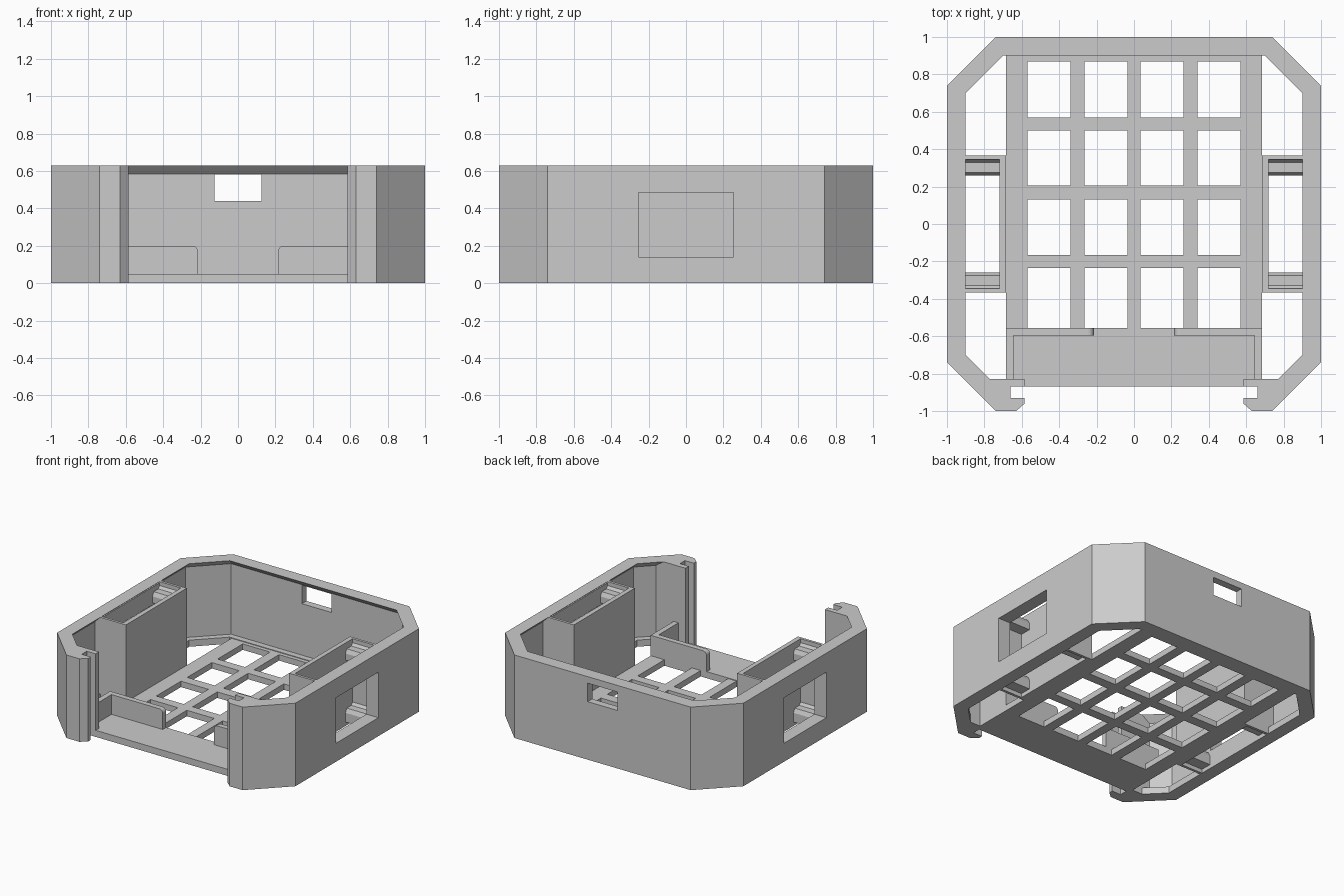
import bpy, bmesh, math

if "Cube" in bpy.data.objects:
    bpy.data.objects.remove(bpy.data.objects["Cube"], do_unlink=True)

H = 0.63        # overall height
FLOOR = 0.05    # floor thickness

grey = bpy.data.materials.new("light_grey")
grey.use_nodes = True
grey.diffuse_color = (0.6, 0.6, 0.6, 1)
grey.node_tree.nodes["Principled BSDF"].inputs["Base Color"].default_value = (0.6, 0.6, 0.6, 1)


def finish(name, bm):
    bmesh.ops.recalc_face_normals(bm, faces=bm.faces)
    mesh = bpy.data.meshes.new(name)
    bm.to_mesh(mesh)
    bm.free()
    mesh.materials.append(grey)
    obj = bpy.data.objects.new(name, mesh)
    bpy.context.collection.objects.link(obj)
    return obj


def loft(bm, rings):
    """Closed solid through rings of 3D points, capped at both ends."""
    loops = [[bm.verts.new(p) for p in ring] for ring in rings]
    n = len(loops[0])
    for a, b in zip(loops, loops[1:]):
        for i in range(n):
            j = (i + 1) % n
            bm.faces.new((a[i], a[j], b[j], b[i]))
    bm.faces.new(loops[0])
    bm.faces.new(loops[-1])


def add_box(bm, x, y, z):
    outline = [(x[0], y[0]), (x[1], y[0]), (x[1], y[1]), (x[0], y[1])]
    loft(bm, [[(px, py, pz) for px, py in outline] for pz in z])


def boxes(name, specs):
    bm = bmesh.new()
    for spec in specs:
        add_box(bm, *spec)
    return finish(name, bm)


def span(side, a, b):
    """X range mirrored to the given side."""
    return tuple(sorted((side * a, side * b)))


def cut(obj, cutter):
    mod = obj.modifiers.new("opening", "BOOLEAN")
    mod.operation = "DIFFERENCE"
    mod.solver = "EXACT"
    mod.object = cutter
    bpy.context.view_layer.objects.active = obj
    bpy.ops.object.modifier_apply(modifier=mod.name)


# Outer wall: C-shaped plan with hooked front ends and an overhanging rim
def wall_ring(z, inner, corner):
    half = [(.74, 1), (1, .74), (1, -.74), (.74, -1), (.63, -1),
            (.585, -.96), (.585, -.93), (.66, -.93), (.66, -.87),
            (.585, -.87), (.585, -.83), (inner + corner - .83, -.83),
            (inner, -corner), (inner, corner), (corner, inner)]
    plan = half + [(-x, y) for x, y in reversed(half)]
    return [(x, y, z) for x, y in plan]


WIDE, NARROW = (.945, .72), (.9, .7)
bm = bmesh.new()
loft(bm, [wall_ring(0, *NARROW), wall_ring(FLOOR, *NARROW), wall_ring(FLOOR, *WIDE),
          wall_ring(.585, *WIDE), wall_ring(H, *NARROW)])
wall = finish("outer_wall", bm)

# Floor: front plate and open grid
boxes("front_floor", [((-.685, .685), (-.83, -.555), (0, FLOOR)),
                      ((-.66, .66), (-.87, -.83), (0, FLOOR))])
bars_x = [(-.685, -.57), (-.34, -.265), (-.035, .035), (.265, .34), (.57, .685)]
bars_y = [(-.235, -.165), (.13, .205), (.5, .57), (.87, .91)]
grid = [((-.685, .685), y, (0, .045)) for y in bars_y]
edges = [-.555] + [v for y in bars_y for v in y]
for i in range(len(bars_y)):
    grid += [(x, (edges[2 * i], edges[2 * i + 1]), (0, .045)) for x in bars_x]
boxes("floor_grid", grid)

cutters = []
for side, label in ((1, "left"), (-1, "right")):
    # Side pocket: inner wall and two end walls
    boxes(label + "_pocket", [
        (span(side, .685, .72), (-.365, .365), (0, H)),
        (span(side, .72, .95), (.345, .365), (0, H)),
        (span(side, .72, .95), (-.365, -.345), (0, H))])
    panel = boxes(label + "_pocket_panel",
                  [(span(side, .9, .96), (-.345, .345), (0, .62))])

    # Retaining ledges with sloped tops at both pocket ends
    bm = bmesh.new()
    for end in (-1, 1):
        for low, high in ((.03, .13), (.5, .58)):
            profile = [(.345, low), (.26, low), (.26, high - .03),
                       (.275, high), (.33, high), (.345, high + .02)]
            loft(bm, [[(side * x, end * y, z) for y, z in profile] for x in (.72, .9)])
    finish(label + "_pocket_ledges", bm)

    # Side window through the wall and pocket panel
    cutter = boxes(label + "_window_cutter",
                   [(span(side, .85, 1.1), (-.255, .255), (.14, .485))])
    cut(wall, cutter)
    cut(panel, cutter)
    cutters.append(cutter)

    # Low front partition with a rounded free corner, and its short return
    r = .03
    profile = [(.685, 0), (.215, 0)]
    for k in range(6):
        a = math.radians(180 - 18 * k)
        profile.append((.215 + r + r * math.cos(a), .2 - r + r * math.sin(a)))
    profile.append((.685, .2))
    bm = bmesh.new()
    loft(bm, [[(side * x, y, z) for x, z in profile] for y in (-.595, -.555)])
    add_box(bm, span(side, .645, .685), (-.83, -.595), (0, .2))
    finish(label + "_partition", bm)

# Small opening in the back wall
cutter = boxes("back_window_cutter", [((-.125, .125), (.8, 1.1), (.44, .58))])
cut(wall, cutter)
cutters.append(cutter)

for cutter in cutters:
    bpy.data.objects.remove(cutter, do_unlink=True)
